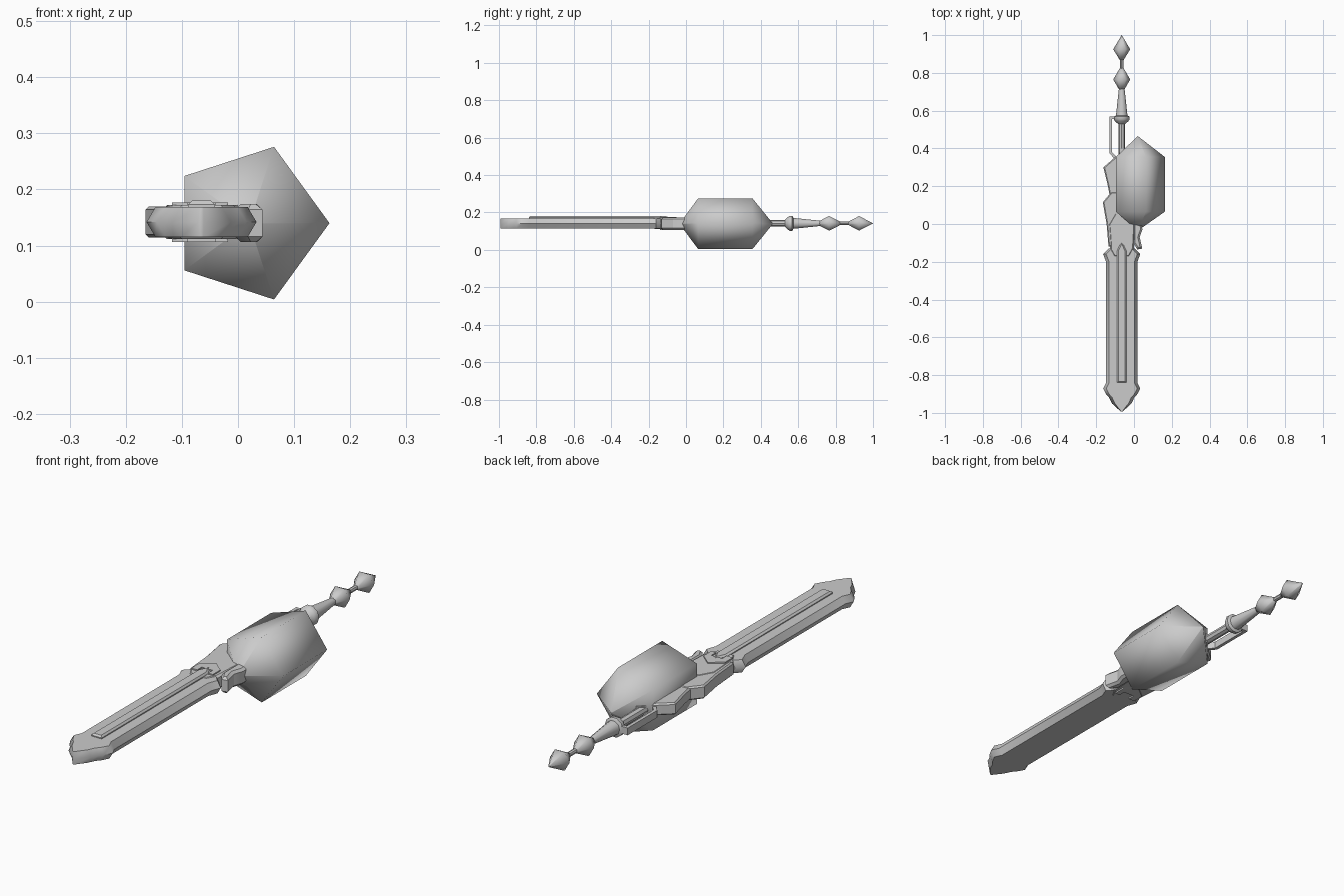
import bpy, bmesh, math

if "Cube" in bpy.data.objects:
    bpy.data.objects.remove(bpy.data.objects["Cube"])

steel = bpy.data.materials.new("light_grey")
steel.diffuse_color = (0.6, 0.6, 0.6, 1)
steel.use_nodes = True
steel.node_tree.nodes["Principled BSDF"].inputs["Base Color"].default_value = steel.diffuse_color
AX, AZ = -0.065, 0.142          # long axis of the weapon


def finish(name, bm, angle=40):
    bmesh.ops.remove_doubles(bm, verts=bm.verts, dist=1e-5)
    bmesh.ops.recalc_face_normals(bm, faces=bm.faces)
    me = bpy.data.meshes.new(name)
    bm.to_mesh(me)
    bm.free()
    me.materials.append(steel)
    ob = bpy.data.objects.new(name, me)
    bpy.context.collection.objects.link(ob)
    bpy.ops.object.select_all(action='DESELECT')
    ob.select_set(True)
    bpy.context.view_layer.objects.active = ob
    bpy.ops.object.shade_smooth_by_angle(angle=math.radians(angle))
    return ob


def loft(name, rings, angle=40):
    """Skin a list of equal-length point rings and cap both ends."""
    bm = bmesh.new()
    rows = [[bm.verts.new(p) for p in r] for r in rings]
    n = len(rows[0])
    for a, b in zip(rows, rows[1:]):
        for i in range(n):
            j = (i + 1) % n
            bm.faces.new((a[i], a[j], b[j], b[i]))
    bm.faces.new(rows[0])
    bm.faces.new(rows[-1])
    return finish(name, bm, angle)


def turned(name, profile, n, cx=AX, cz=AZ, angle=40):
    """Rings of n sides along y from (y, radius) pairs."""
    return loft(name, [[(cx + r * math.cos(2 * math.pi * i / n), y,
                         cz + r * math.sin(2 * math.pi * i / n))
                        for i in range(n)] for y, r in profile], angle)


def plate(name, outline, z0, z1, bevel=0.0):
    """Extruded plan outline with optional chamfered rims."""
    bm = bmesh.new()
    f = bm.faces.new([bm.verts.new((x, y, z0)) for x, y in outline])
    ext = bmesh.ops.extrude_face_region(bm, geom=[f])
    for v in ext['geom']:
        if isinstance(v, bmesh.types.BMVert):
            v.co.z = z1
    bmesh.ops.recalc_face_normals(bm, faces=bm.faces)
    if bevel:
        edges = [e for e in bm.edges
                 if abs(e.verts[0].co.z - e.verts[1].co.z) < 1e-6]
        bmesh.ops.bevel(bm, geom=edges, offset=bevel, segments=1,
                        affect='EDGES', profile=0.5)
    return finish(name, bm, 30)


def bar(name, a, b, w, h):
    """Straight rectangular bar in the horizontal plane."""
    dx, dy = b[0] - a[0], b[1] - a[1]
    d = math.hypot(dx, dy)
    nx, ny = -dy / d * w / 2, dx / d * w / 2
    return plate(name, [(a[0] + nx, a[1] + ny), (b[0] + nx, b[1] + ny),
                        (b[0] - nx, b[1] - ny), (a[0] - nx, a[1] - ny)],
                 AZ - h / 2, AZ + h / 2)


# Five-sided smooth gem
turned("gem", [(-0.035, 0.0005), (0.065, 0.143), (0.355, 0.143), (0.465, 0.0005)],
       5, 0.02, 0.14, 85)

# Blade: six-sided section, flared at both ends, short blunt tip
stations = [(-0.992, 0.006), (-0.95, 0.052), (-0.92, 0.066), (-0.905, 0.08),
            (-0.872, 0.098), (-0.84, 0.083), (-0.2, 0.083), (-0.16, 0.098),
            (-0.13, 0.07)]
blade = []
for y, w in stations:
    c, h = min(0.016, w * 0.4), 0.027
    blade.append([(AX + sx * (w - (c if sz else 0)), y, AZ + sz * h)
                  for sx, sz in ((1, 0), (1, 1), (-1, 1), (-1, 0), (-1, -1), (1, -1))])
loft("blade", blade, 50)

# Raised rib on the upper blade face
plate("blade_rib", [(AX - 0.024, -0.84), (AX + 0.024, -0.84), (AX + 0.024, -0.14),
                    (AX, -0.09), (AX - 0.024, -0.14)], 0.16, 0.18, 0.007)

# Guard, its stepped collar and side lug
plate("guard", [(-0.125, -0.14), (-0.105, -0.175), (-0.025, -0.175), (0.0, -0.13),
                (0.01, 0.06), (-0.1, 0.06), (-0.135, 0.0)], 0.112, 0.172, 0.008)
plate("guard_collar", [(-0.118, -0.09), (AX, -0.05), (-0.018, -0.09), (-0.018, -0.14),
                       (-0.04, -0.14), (-0.04, -0.11), (-0.09, -0.11), (-0.09, -0.14),
                       (-0.118, -0.14)], 0.106, 0.177)
plate("guard_lug", [(-0.005, -0.10), (0.018, -0.135), (0.044, -0.13), (0.03, -0.07),
                    (0.044, -0.03), (0.04, 0.06), (-0.005, 0.06)], 0.106, 0.174, 0.01)

# Two overlapping wings along the left of the grip
plate("lower_wing", [(-0.135, -0.12), (-0.06, -0.12), (-0.06, 0.17), (-0.12, 0.17),
                     (-0.165, 0.115), (-0.145, 0.0)], 0.114, 0.17, 0.006)
plate("upper_wing", [(-0.125, 0.13), (-0.06, 0.13), (-0.06, 0.38), (-0.105, 0.35),
                     (-0.162, 0.30), (-0.14, 0.21)], 0.117, 0.167, 0.006)

# Grip rod and open side bracket
turned("grip_rod", [(0.3, 0.018), (0.56, 0.018)], 8)
plate("rod_socket", [(-0.1, 0.33), (-0.03, 0.33), (-0.03, 0.40), (-0.065, 0.40)],
      0.122, 0.162)
for name, a, b in (("bracket_side", (-0.123, 0.375), (-0.123, 0.57)),
                   ("bracket_top", (-0.13, 0.563), (-0.07, 0.563)),
                   ("bracket_foot", (-0.125, 0.38), (-0.085, 0.335))):
    bar(name, a, b, 0.014, 0.03)

# Turned tail: collar, taper and two pointed beads
turned("tail_collar", [(0.53, 0.02), (0.545, 0.036), (0.555, 0.042), (0.568, 0.042),
                       (0.574, 0.032)], 10)
turned("tail_taper", [(0.57, 0.031), (0.725, 0.014)], 10)
turned("tail_rod", [(0.70, 0.01), (0.90, 0.01)], 8)
turned("inner_bead", [(0.71, 0.013), (0.765, 0.045), (0.825, 0.01)], 6, angle=70)
turned("end_bead", [(0.868, 0.01), (0.925, 0.045), (1.0, 0.0005)], 6, angle=70)
